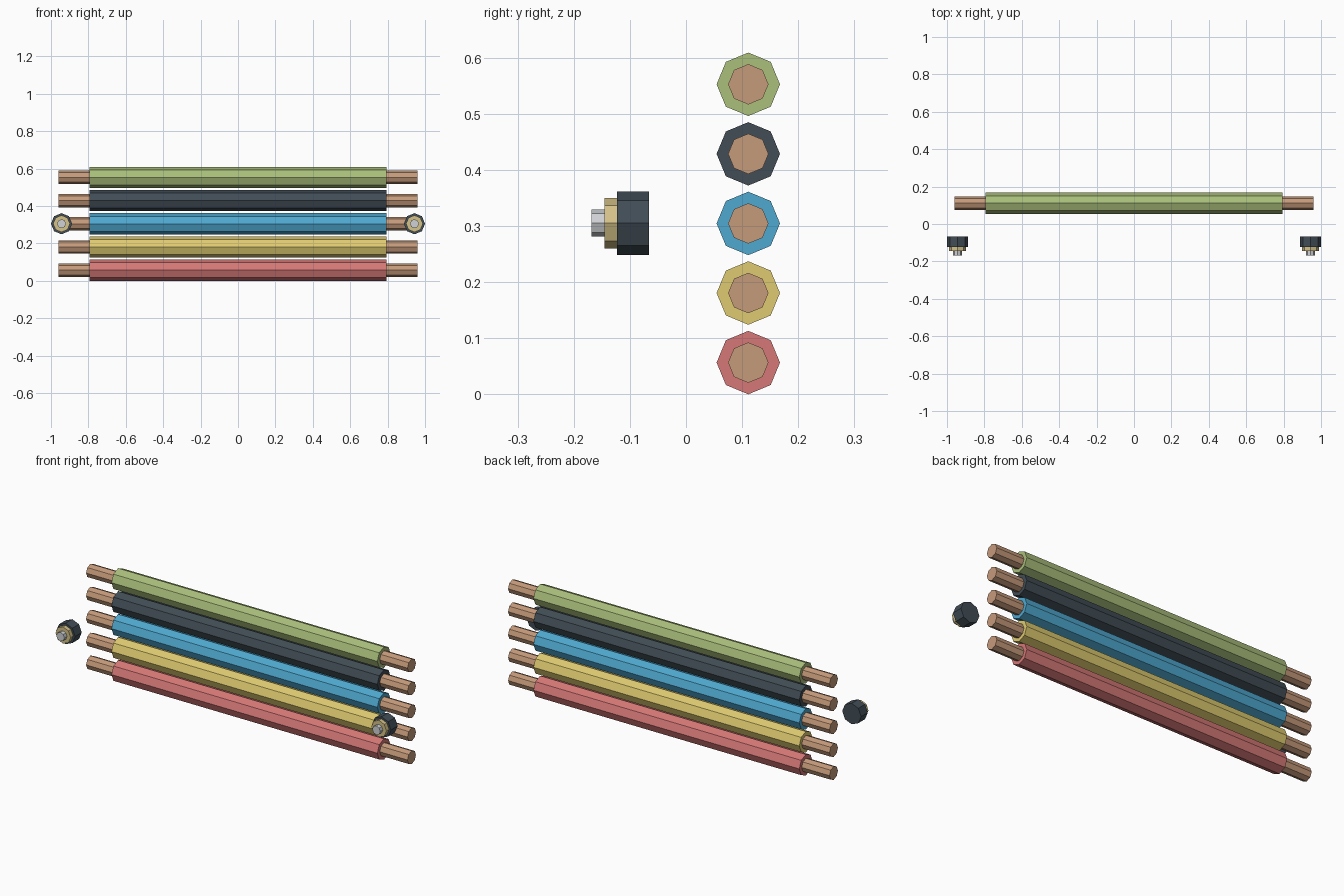
import bpy
from math import pi

if "Cube" in bpy.data.objects:
    bpy.data.objects.remove(bpy.data.objects["Cube"])


def material(name, rgb):
    m = bpy.data.materials.new(name)
    m.diffuse_color = [(c / 255) ** 2.2 for c in rgb] + [1]
    m.use_nodes = True
    m.node_tree.nodes["Principled BSDF"].inputs["Base Color"].default_value = m.diffuse_color
    return m


def prism(name, r, depth, loc, rot, mat):
    # flat-shaded octagonal prism
    bpy.ops.mesh.primitive_cylinder_add(vertices=8, radius=r, depth=depth,
                                        location=loc, rotation=rot)
    ob = bpy.context.object
    ob.name = name
    ob.data.materials.append(mat)
    return ob


copper = material("copper", (196, 153, 122))
dark = material("dark", (67, 78, 86))
brass = material("brass", (212, 193, 135))
steel = material("steel", (205, 208, 212))
colours = [("red", material("red", (212, 120, 118))),
           ("yellow", material("yellow", (222, 202, 112))),
           ("blue", material("blue", (80, 167, 207))),
           ("black", dark),
           ("green", material("green", (168, 189, 122)))]

# Stack of insulated wires with bare copper ends
along_x = (0, pi / 2, 0)
for i, (name, mat) in enumerate(colours):
    loc = (0, 0.111, 0.0565 + i * 0.124)
    prism(name + "_insulation", 0.0565, 1.588, loc, along_x, mat)
    prism(name + "_copper_core", 0.036, 1.92, loc, along_x, copper)

# Stepped terminal at each end: base, brass collar, steel pin
along_y = (pi / 2, 0, 0)
steps = [("terminal_base", 0.0565, -0.066, -0.123, dark),
         ("terminal_collar", 0.045, -0.123, -0.145, brass),
         ("terminal_pin", 0.024, -0.145, -0.168, steel)]
for side, s in (("left", -1), ("right", 1)):
    for name, r, y0, y1, mat in steps:
        prism(f"{side}_{name}", r, y0 - y1, (s * 0.9435, (y0 + y1) / 2, 0.305),
              along_y, mat)
